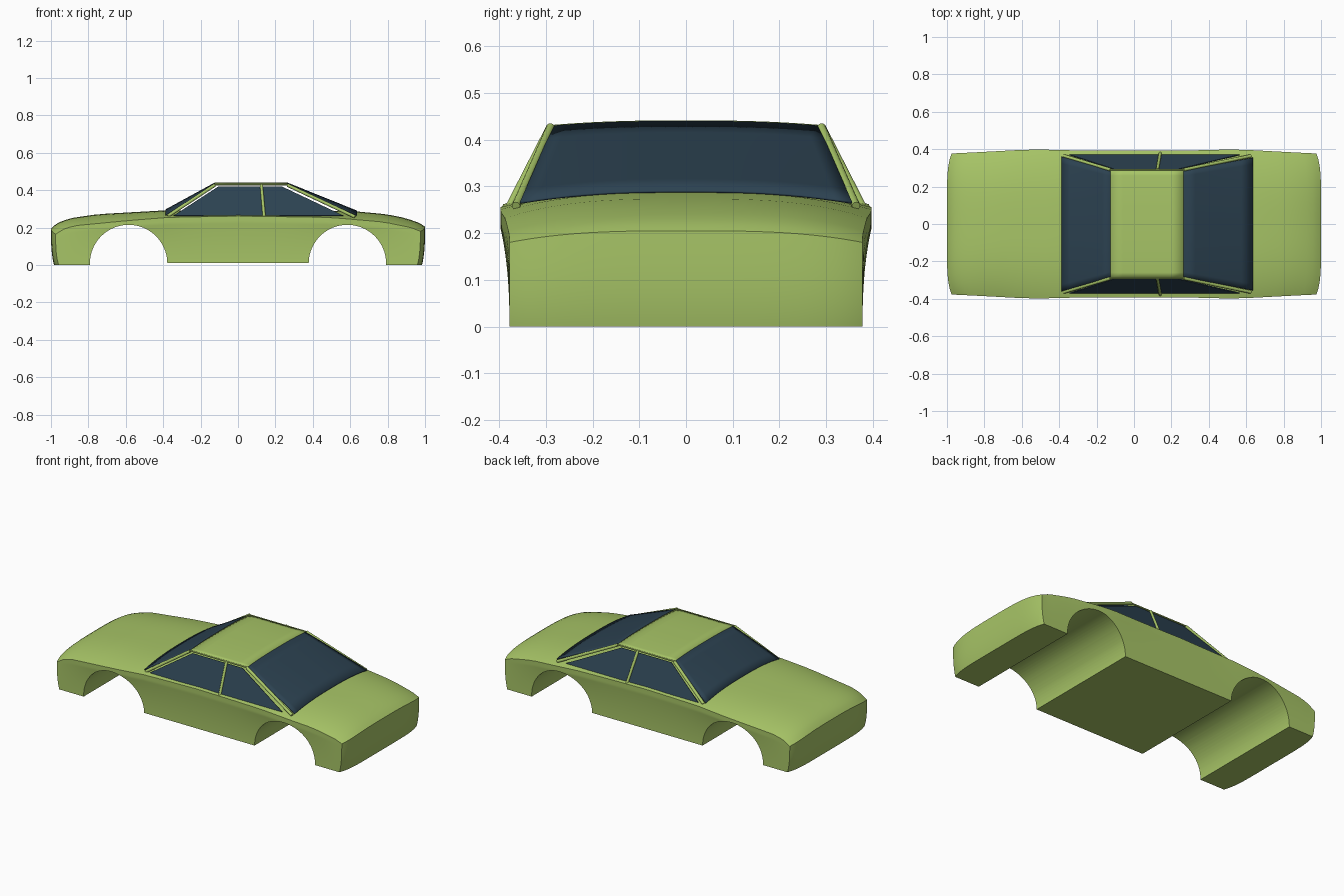
import bpy, bmesh, math
from mathutils import Vector

cube = bpy.data.objects.get("Cube")
if cube:
    bpy.data.objects.remove(cube, do_unlink=True)


def material(name, rgb):
    m = bpy.data.materials.new(name)
    m.use_nodes = True
    m.diffuse_color = (*rgb, 1)
    m.node_tree.nodes["Principled BSDF"].inputs["Base Color"].default_value = (*rgb, 1)
    return m


paint = material("green paint", (0.39, 0.56, 0.135))
glass = material("dark glass", (0.025, 0.054, 0.082))


def finish(name, bm, mat, angle=None):
    bmesh.ops.recalc_face_normals(bm, faces=bm.faces)
    mesh = bpy.data.meshes.new(name)
    bm.to_mesh(mesh)
    bm.free()
    ob = bpy.data.objects.new(name, mesh)
    bpy.context.collection.objects.link(ob)
    mesh.materials.append(mat)
    if angle:
        smooth(ob, angle)
    return ob


def smooth(ob, angle):
    bpy.ops.object.select_all(action="DESELECT")
    ob.select_set(True)
    bpy.context.view_layer.objects.active = ob
    bpy.ops.object.shade_smooth_by_angle(angle=math.radians(angle))


def interp(table, x):
    for (x0, z0), (x1, z1) in zip(table, table[1:]):
        if x <= x1:
            return z0 + (z1 - z0) * (x - x0) / (x1 - x0)
    return table[-1][1]


# Heights along the car: centre line of the deck, and the shoulder edge
DECK = [(-1, .195), (-.97, .223), (-.9, .25), (-.75, .272), (-.38, .293),
        (.62, .288), (.8, .271), (.9, .25), (.97, .225), (1, .205)]
SHOULDER = [(-1, .165), (-.96, .19), (-.9, .21), (-.6, .238), (-.38, .255),
            (0, .262), (.5, .255), (.8, .23), (.95, .2), (1, .18)]


def shape_body(co):
    """Map a unit grid cube to the body shell."""
    u, t = math.sin(co.x * math.pi), math.sin(co.y * math.pi)
    h = co.z + 0.5
    edge = abs(t) ** 3
    top = interp(DECK, u) * (1 - edge) + interp(SHOULDER, u) * edge
    base = 0.01 if abs(u) < 0.58 else 0
    # Fenders swell above the arches, the sill tucks in
    swell = max(0, 1 - (abs(u) / 0.97) ** 4)
    arch = math.exp(-((abs(u) - 0.57) / 0.2) ** 2)
    width = 0.378 + swell * (0.014 + 0.008 * arch) * min(1, h * 1.15) ** 2
    length = 1 - 0.025 * abs(t) ** 6 - 0.016 * (1 - h) ** 3
    return Vector((u * length, t * width, base + (top - base) * h))


# Body shell
bm = bmesh.new()
bmesh.ops.create_cube(bm, size=1)
bmesh.ops.subdivide_edges(bm, edges=bm.edges[:], cuts=31, use_grid_fill=True)
for v in bm.verts:
    v.co = shape_body(v.co)
body = finish("body", bm, paint)

# Wheel arches cut right across the body
for side, x in (("rear", -0.585), ("front", 0.585)):
    bpy.ops.mesh.primitive_cylinder_add(vertices=80, radius=0.207, depth=2,
                                        location=(x, 0, 0.008),
                                        rotation=(math.pi / 2, 0, 0))
    cutter = bpy.context.object
    cutter.name = side + "_arch_cutter"
    cutter.data.materials.append(paint)
    cut = body.modifiers.new(side + " arch", "BOOLEAN")
    cut.operation, cut.solver, cut.object = "DIFFERENCE", "EXACT", cutter
    bpy.context.view_layer.objects.active = body
    bpy.ops.object.modifier_apply(modifier=cut.name)
    bpy.data.objects.remove(cutter, do_unlink=True)
smooth(body, 35)


def panel(name, mat, low, high, bulge_low, bulge_high, across=20, along=6):
    """Thin panel spanning the car, crowned across its width."""
    bm = bmesh.new()
    rows = []
    for j in range(along + 1):
        f = j / along
        p = Vector(low).lerp(Vector(high), f)
        bulge = bulge_low + (bulge_high - bulge_low) * f
        row = []
        for i in range(across + 1):
            t = 2 * i / across - 1
            row.append(bm.verts.new((p.x, p.y * t, p.z + bulge * (1 - abs(t) ** 2.5))))
        rows.append(row)
    for a, b in zip(rows, rows[1:]):
        for i in range(across):
            bm.faces.new((a[i], a[i + 1], b[i + 1], b[i]))
    ob = finish(name, bm, mat, 35)
    ob.modifiers.new("thickness", "SOLIDIFY").thickness = 0.005
    ob.modifiers["thickness"].offset = 0


panel("windscreen", glass, (.635, .355, .265), (.265, .284, .428), .024, .01)
panel("rear_window", glass, (-.387, .36, .267), (-.125, .284, .428), .028, .01)
panel("roof", paint, (-.125, .288, .429), (.265, .288, .429), .01, .01)


def mirror(ob):
    m = ob.modifiers.new("other side", "MIRROR")
    m.use_axis = (False, True, False)


def rod(name, a, b, radius):
    """Round bar between two points, repeated on the other side."""
    a, b = Vector(a), Vector(b)
    bm = bmesh.new()
    bmesh.ops.create_cone(bm, cap_ends=True, segments=12, radius1=radius,
                          radius2=radius, depth=(b - a).length)
    turn = (b - a).to_track_quat("Z", "Y")
    for v in bm.verts:
        v.co = turn @ v.co + (a + b) / 2
    mirror(finish(name, bm, paint, 40))


rod("rear_pillar", (-.375, .364, .262), (-.125, .29, .427), .009)
rod("front_pillar", (.625, .364, .258), (.265, .29, .427), .009)
rod("middle_pillar", (.14, .378, .258), (.125, .291, .428), .008)
rod("roof_rail", (-.125, .29, .429), (.265, .29, .429), .004)

# Side windows
bm = bmesh.new()
outline = [(-.345, .372, .264), (.565, .372, .264), (.235, .294, .42), (-.105, .294, .42)]
bm.faces.new([bm.verts.new(p) for p in outline])
windows = finish("side_window", bm, glass)
windows.modifiers.new("thickness", "SOLIDIFY").thickness = 0.005
mirror(windows)
